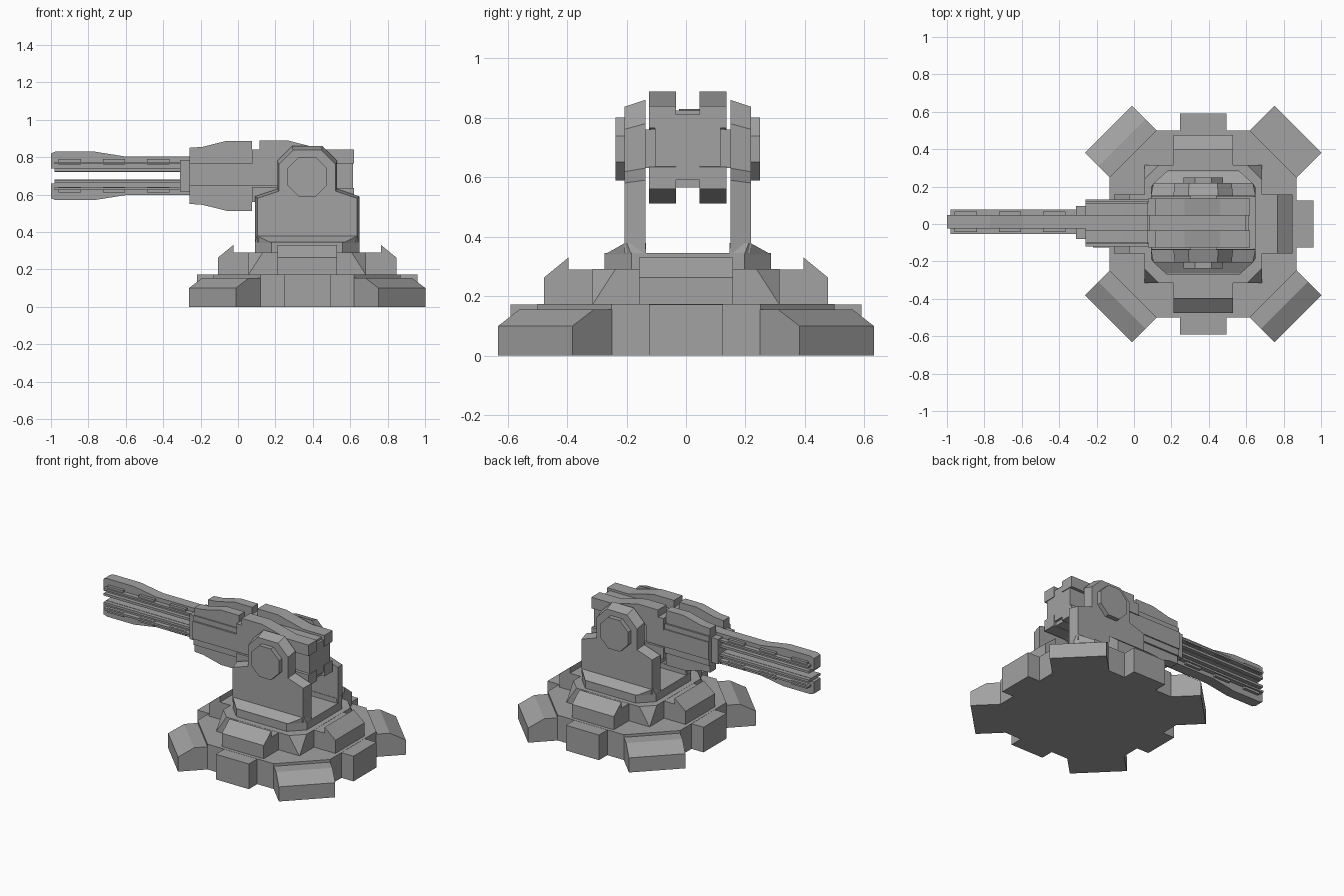
import bpy, bmesh, math
from mathutils import Vector

cube = bpy.data.objects.get("Cube")
if cube:
    bpy.data.objects.remove(cube, do_unlink=True)

grey = bpy.data.materials.new("plain grey")
grey.use_nodes = True
COLOR = (0.36, 0.36, 0.36, 1)
grey.diffuse_color = COLOR
grey.node_tree.nodes["Principled BSDF"].inputs["Base Color"].default_value = COLOR

CX = 0.37      # turntable axis
CY = 0.006     # upper works centre line
GUN_Z = 0.70   # bore height


def loft(name, ring_a, ring_b):
    """Closed solid between two matching rings of points."""
    bm = bmesh.new()
    a = [bm.verts.new(p) for p in ring_a]
    b = [bm.verts.new(p) for p in ring_b]
    bm.faces.new(a)
    bm.faces.new(b)
    for i in range(len(a)):
        j = (i + 1) % len(a)
        bm.faces.new((a[i], a[j], b[j], b[i]))
    bmesh.ops.remove_doubles(bm, verts=bm.verts, dist=0.0005)
    bmesh.ops.recalc_face_normals(bm, faces=bm.faces)
    mesh = bpy.data.meshes.new(name)
    bm.to_mesh(mesh)
    bm.free()
    mesh.materials.append(grey)
    obj = bpy.data.objects.new(name, mesh)
    bpy.context.collection.objects.link(obj)
    return obj


def side_prism(name, profile, y0, y1):
    """Extrude an (x, z) profile between two y positions."""
    return loft(name, [(x, y0, z) for x, z in profile], [(x, y1, z) for x, z in profile])


def box(name, x0, x1, y0, y1, z0, z1):
    return side_prism(name, [(x0, z0), (x1, z0), (x1, z1), (x0, z1)], y0, y1)


def radial(name, profile, half, degrees):
    """Extrude an (r, z) profile across its width, turned about the turntable axis."""
    t = math.radians(degrees)
    out, across = Vector((math.cos(t), math.sin(t), 0)), Vector((-math.sin(t), math.cos(t), 0))
    mid = Vector((CX, 0, 0))
    rings = [[mid + out * r + across * s * half + Vector((0, 0, z)) for r, z in profile]
             for s in (-1, 1)]
    return loft(name, *rings)


def cut_square(hx, hy, cx, cy, z, y=0):
    """Rectangle ring with its corners cut off by cx, cy."""
    pts = []
    for sx, sy in ((1, 1), (-1, 1), (-1, -1), (1, -1)):
        pair = [(sx * hx, sy * (hy - cy)), (sx * (hx - cx), sy * hy)]
        pts += pair if sx * sy > 0 else pair[::-1]
    return [(CX + px, y + py, z) for px, py in pts]


# Ground plinth with straight buttresses and sloped diagonal feet
loft("plinth", cut_square(0.5, 0.5, 0.25, 0.25, 0), cut_square(0.5, 0.5, 0.25, 0.25, 0.173))
for i in range(4):
    radial(f"buttress_{i + 1}", [(0.4, 0), (0.59, 0), (0.59, 0.172), (0.4, 0.172)],
           0.125, i * 90)
    radial(f"foot_{i + 1}", [(0.4, 0), (0.716, 0), (0.716, 0.1), (0.615, 0.155), (0.4, 0.155)],
           0.177, 45 + i * 90)
    radial(f"parapet_{i + 1}", [(0.25, 0.17), (0.477, 0.17), (0.477, 0.263), (0.395, 0.33),
                                (0.395, 0.29), (0.25, 0.29)], 0.158, i * 90)

# Middle tier whose corners are sliced off towards the top
loft("middle_tier", cut_square(0.315, 0.315, 0, 0, 0.17),
     cut_square(0.315, 0.315, 0.078, 0.078, 0.291))

# Turntable and the sloped collars that carry the arms
loft("turntable", cut_square(0.28, 0.28, 0.09, 0.09, 0.285, CY),
     cut_square(0.28, 0.28, 0.09, 0.09, 0.345, CY))

# Fork arms with pivot caps
arm = [(0.28, 0.345), (0.28, 0.59), (0.16, 0.63), (0.16, 0.78), (0.08, 0.86)]
arm = arm + [(-x, z) for x, z in reversed(arm)]
for side, s in (("left", 1), ("right", -1)):
    def ring(y, shrink=0.0, s=s):
        return [(CX + x * (1 - shrink), CY + s * y, z - max(0, z - 0.4) * shrink)
                for x, z in arm]
    name = "back" if s > 0 else "front"
    loft(f"{name}_arm", ring(0.143), ring(0.212, 0.05))
    low = [(0.28, 0.14), (0.28, 0.19), (0.19, 0.28), (-0.19, 0.28), (-0.28, 0.19), (-0.28, 0.14)]
    top = [(0.27, 0.14), (0.27, 0.205), (0.265, 0.212), (-0.265, 0.212), (-0.27, 0.205), (-0.27, 0.14)]
    loft(f"{name}_collar", [(CX + x, CY + s * y, 0.34) for x, y in low],
         [(CX + x, CY + s * y, 0.378) for x, y in top])
    cap = [(CX + 0.115 * math.cos(a), 0.695 + 0.115 * math.sin(a))
           for a in (math.pi / 8 + k * math.pi / 4 for k in range(8))]
    side_prism(f"{name}_pivot_cap", cap, CY + s * 0.2, CY + s * 0.243)
    box(f"{name}_pivot_pin", 0.3, 0.44, *sorted((CY + s * 0.1, CY + s * 0.15)), 0.63, 0.76)

# Gun body
box("gun_body", 0.07, 0.615, CY - 0.11, CY + 0.11, 0.59, 0.81)
box("gun_body_spine", 0.08, 0.6, CY - 0.05, CY + 0.05, 0.565, 0.825)
box("receiver", -0.26, 0.12, CY - 0.113, CY + 0.117, 0.60, 0.80)
box("receiver_nose", -0.31, -0.25, CY - 0.085, CY + 0.09, 0.615, 0.785)
for side in (1, -1):
    box("receiver_rib", -0.26, 0.21, *sorted((CY + side * 0.11, CY + side * 0.125)), 0.645, 0.765)

# Rails and barrels, mirrored above and below the bore
rear_rail = [(0.075, 0.06), (0.075, 0.14), (0.115, 0.14), (0.115, 0.188), (0.27, 0.188),
             (0.46, 0.14), (0.62, 0.14), (0.62, 0.065)]
front_rail = [(-0.26, 0.08), (-0.26, 0.15), (-0.19, 0.155), (-0.06, 0.187), (0.075, 0.187),
              (0.075, 0.08)]
barrel = [(-0.24, 0.02), (-0.98, 0.02), (-0.98, 0.04), (-1.0, 0.04), (-1.0, 0.12),
          (-0.975, 0.13), (-0.77, 0.13), (-0.6, 0.103), (-0.24, 0.103)]
GY = CY + 0.006
for level, v in (("upper", 1), ("lower", -1)):
    def flip(profile, v=v):
        return [(x, GUN_Z + v * h) for x, h in profile]

    def bar(name, x0, x1, half, h0, h1):
        side_prism(name, flip([(x0, h0), (x1, h0), (x1, h1), (x0, h1)]), GY - half, GY + half)

    for s in (-1, 1):
        side_prism(f"{level}_rear_rail", flip(rear_rail), CY + s * 0.04, CY + s * 0.131)
        side_prism(f"{level}_front_rail", flip(front_rail), CY + s * 0.04, CY + s * 0.105)
    side_prism(f"{level}_barrel", flip(barrel), GY - 0.036, GY + 0.036)
    bar(f"{level}_barrel_inner_strip", -0.98, -0.24, 0.062, 0.022, 0.038)
    bar(f"{level}_barrel_outer_strip", -0.98, -0.24, 0.066, 0.062, 0.075)
    for k in range(3):
        x = -0.96 + k * 0.237
        bar(f"{level}_barrel_block_{k + 1}", x, x + 0.12, 0.055, 0.06, 0.09)
